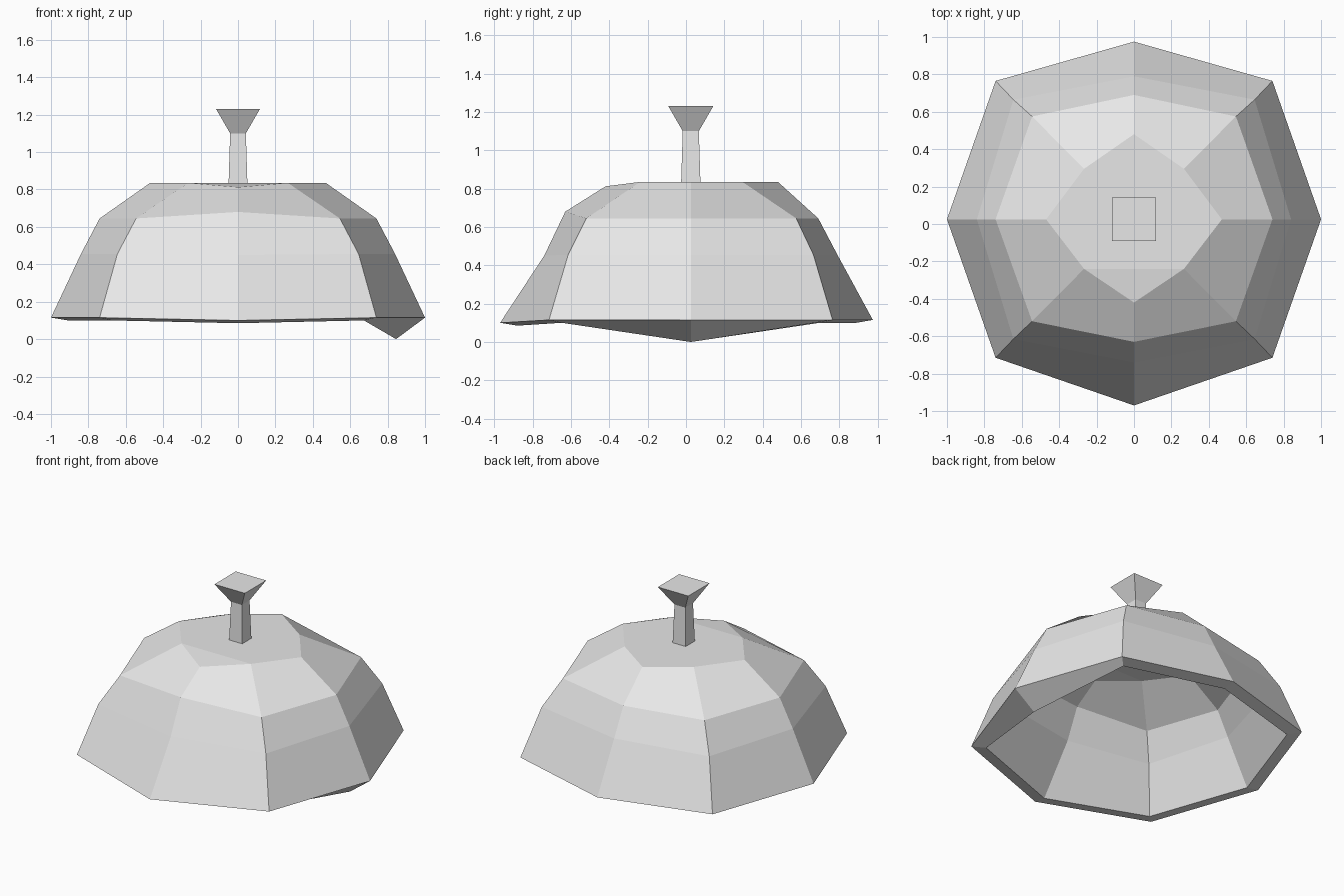
import bpy
import bmesh

cube = bpy.data.objects.get("Cube")
if cube:
    bpy.data.objects.remove(cube, do_unlink=True)

grey = bpy.data.materials.new("plain_grey")
grey.use_nodes = True
grey.diffuse_color = (0.8, 0.8, 0.8, 1)
grey.node_tree.nodes["Principled BSDF"].inputs["Base Color"].default_value = (0.8, 0.8, 0.8, 1)

MID = 0.025    # depth of the side corners and the stem
WALL = 0.1


def finish(bm, name):
    mesh = bpy.data.meshes.new(name)
    bm.to_mesh(mesh)
    bm.free()
    mesh.materials.append(grey)
    obj = bpy.data.objects.new(name, mesh)
    bpy.context.collection.objects.link(obj)
    return obj


def bridge(bm, low, high):
    n = len(low)
    for i in range(n):
        j = (i + 1) % n
        bm.faces.new((low[i], low[j], high[j], high[i]))


def octagon(bm, front, diag_front, side, diag_back, back):
    # Half outline from front to back, mirrored across x
    half = [front, diag_front, side, diag_back, back]
    points = half + [(-x, y, z) for x, y, z in half[3:0:-1]]
    return [bm.verts.new(p) for p in points]


def top_cap(bm, ring, flip=False):
    # The front corner dips, so it gets its own triangle
    for face in (ring[1:], [ring[7], ring[0], ring[1]]):
        bm.faces.new(face[::-1] if flip else face)


# Dome: front y, front z, diagonal x, diagonal front y, side x,
# diagonal back y, back y, height
RINGS = [
    (-0.97, 0.10, 0.74, -0.715, 1.0, 0.765, 0.975, 0.115),
    (-0.74, 0.45, 0.645, -0.615, 0.84, 0.665, 0.79, 0.455),
    (-0.63, 0.68, 0.545, -0.52, 0.74, 0.575, 0.69, 0.645),
    (-0.42, 0.812, 0.267, -0.24, 0.47, 0.295, 0.48, 0.835),
]
bm = bmesh.new()
outer = [octagon(bm, (0, fy, fz), (dx, dfy, z), (sx, MID, z), (dx, dby, z), (0, by, z))
         for fy, fz, dx, dfy, sx, dby, by, z in RINGS]
for low, high in zip(outer, outer[1:]):
    bridge(bm, low, high)
top_cap(bm, outer[-1])
bm.normal_update()

# Inner wall follows the outer one, with a flat rim
inner = [[bm.verts.new(v.co - v.normal * WALL) for v in ring] for ring in outer]
for o, i in zip(outer[0], inner[0]):
    i.co = (o.co.x * 0.91, MID + (o.co.y - MID) * 0.91, o.co.z - 0.015)
inner[0][2].co = (0.845, MID, 0)    # drooping lip on the left side
for low, high in zip(inner, inner[1:]):
    bridge(bm, high, low)
top_cap(bm, inner[-1], flip=True)
bridge(bm, inner[0], outer[0])
finish(bm, "dome")

# Handle: square stem flaring into a knob
bm = bmesh.new()
levels = []
for half, z in ((0.051, 0.81), (0.042, 1.1), (0.117, 1.23)):
    levels.append([bm.verts.new((sx * half, MID + sy * half, z))
                   for sx, sy in ((-1, -1), (1, -1), (1, 1), (-1, 1))])
for low, high in zip(levels, levels[1:]):
    bridge(bm, low, high)
bm.faces.new(levels[0][::-1])
bm.faces.new(levels[-1])
finish(bm, "handle")
